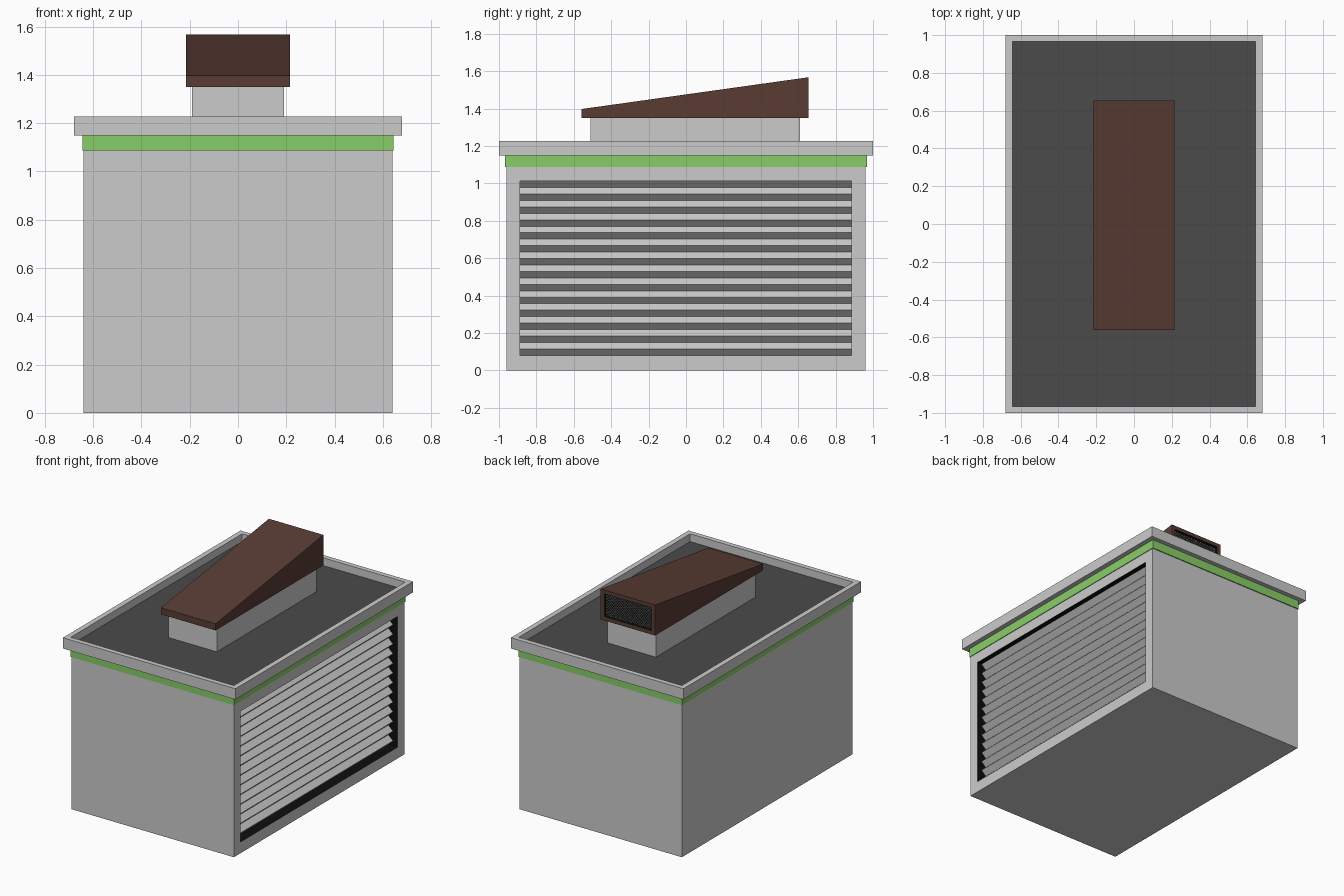
import bpy, bmesh
from mathutils import Vector

if "Cube" in bpy.data.objects:
    bpy.data.objects.remove(bpy.data.objects["Cube"])


def material(name, rgb):
    m = bpy.data.materials.new(name)
    m.diffuse_color = (*rgb, 1)
    m.use_nodes = True
    m.node_tree.nodes["Principled BSDF"].inputs["Base Color"].default_value = m.diffuse_color
    return m


GREY = material("plain grey", (0.8, 0.8, 0.8))
GREEN = material("green", (0.25, 0.62, 0.14))
BROWN = material("brown", (0.1, 0.046, 0.034))
BLACK = material("black", (0.004, 0.004, 0.004))
ROOF = material("roof felt", (0.07, 0.07, 0.07))


def add_object(name, data, mats):
    ob = bpy.data.objects.new(name, data)
    bpy.context.collection.objects.link(ob)
    for m in mats:
        data.materials.append(m)
    return ob


def box(lo, hi):
    bm = bmesh.new()
    bmesh.ops.create_cube(bm, size=1)
    for v in bm.verts:
        v.co = [hi[a] if v.co[a] > 0 else lo[a] for a in range(3)]
    bm.normal_update()
    return bm


def finish(bm, name, *mats):
    me = bpy.data.meshes.new(name)
    bm.to_mesh(me)
    bm.free()
    return add_object(name, me, mats)


def recess(bm, direction, lo, hi, depth, wall_mat, floor_mat):
    """Sink a rectangular pocket into the face that looks along direction."""
    d = Vector(direction)
    axis = max(range(3), key=lambda a: abs(d[a]))
    face = max(bm.faces, key=lambda f: f.normal.dot(d))
    for sink in (0, depth):
        walls = bmesh.ops.inset_region(bm, faces=[face], thickness=0.005)["faces"]
        mid = face.calc_center_median()
        for v in face.verts:
            for a in range(3):
                if a != axis:
                    v.co[a] = hi[a] if v.co[a] > mid[a] else lo[a]
            v.co -= d * sink
    for f in walls:
        f.material_index = wall_mat
    face.material_index = floor_mat
    bm.normal_update()


# Main housing with a black pocket for the louvre on the right
Y0, Y1, Z0, Z1 = -0.887, 0.885, 0.08, 1.012
bm = box((-0.64, -0.96, 0), (0.64, 0.96, 1.15))
recess(bm, (1, 0, 0), (0, Y0, Z0), (0, Y1, Z1), 0.09, 1, 1)
finish(bm, "housing", GREY, BLACK)

# Zigzag louvre panel
bm = bmesh.new()
steps = 27
rows = []
for i in range(steps + 1):
    x = 0.603 if i % 2 == 0 else 0.567
    z = Z1 + (Z0 - Z1) * i / steps
    rows.append([bm.verts.new((x, y, z)) for y in (Y0, Y1)])
for a, b in zip(rows, rows[1:]):
    bm.faces.new((a[0], b[0], b[1], a[1]))
finish(bm, "louvre_panel", GREY)

# Green band under the cornice
finish(box((-0.645, -0.967, 1.087), (0.645, 0.967, 1.152)), "green_band", GREEN)

# Cornice with sunken roof deck
bm = box((-0.68, -1, 1.15), (0.68, 1, 1.227))
recess(bm, (0, 0, 1), (-0.643, -0.965, 0), (0.643, 0.965, 0), 0.055, 0, 1)
finish(bm, "cornice_and_roof", GREY, ROOF)

# Vent plinth
finish(box((-0.19, -0.51, 1.165), (0.19, 0.61, 1.352)), "vent_plinth", GREY)

# Wedge-shaped vent hood, open at the back
bm = box((-0.215, -0.56, 1.35), (0.215, 0.655, 1.567))
for v in bm.verts:
    if v.co.y < 0 and v.co.z > 1.5:
        v.co.z = 1.397
bm.normal_update()
recess(bm, (0, 1, 0), (-0.185, 0, 1.378), (0.185, 0, 1.54), 0.035, 1, 1)
finish(bm, "vent_hood", BROWN, BLACK)

# Diagonal wire mesh in the hood opening
cu = bpy.data.curves.new("vent_mesh", "CURVE")
cu.dimensions = "3D"
cu.bevel_depth = 0.0025
cu.bevel_resolution = 0
w, h, pitch = 0.37, 0.162, 0.02
for side in (-1, 1):
    c = -h + pitch / 2
    while c < w:
        u0, u1 = max(0, c), min(w, c + h)
        s = cu.splines.new("POLY")
        s.points.add(1)
        for p, u in zip(s.points, (u0, u1)):
            p.co = (side * (u - w / 2), 0.63, 1.378 + u - c, 1)
        c += pitch
add_object("vent_mesh", cu, [GREY])
